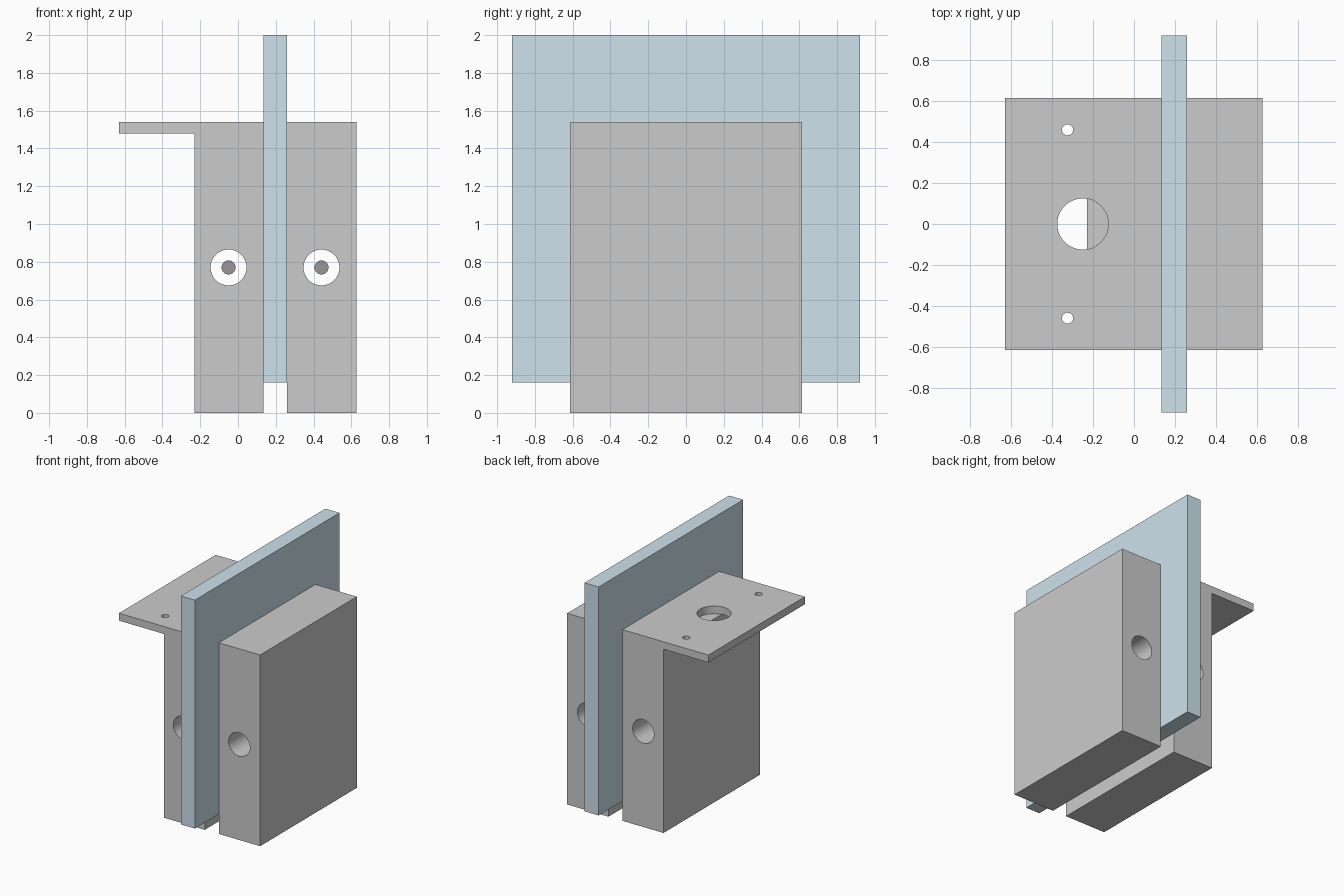
import bpy, bmesh, math

if "Cube" in bpy.data.objects:
    bpy.data.objects.remove(bpy.data.objects["Cube"])

HALF_Y = 0.615      # half depth of the blocks
BORE_Z = 0.77       # height of the long bores


def extrude_profile(name, pts, half_y):
    """Extrude an x/z outline along y, centred on y = 0."""
    bm = bmesh.new()
    face = bm.faces.new([bm.verts.new((x, -half_y, z)) for x, z in pts])
    ext = bmesh.ops.extrude_face_region(bm, geom=[face])
    moved = [v for v in ext["geom"] if isinstance(v, bmesh.types.BMVert)]
    bmesh.ops.translate(bm, verts=moved, vec=(0, 2 * half_y, 0))
    bmesh.ops.recalc_face_normals(bm, faces=bm.faces)
    mesh = bpy.data.meshes.new(name)
    bm.to_mesh(mesh)
    bm.free()
    ob = bpy.data.objects.new(name, mesh)
    bpy.context.collection.objects.link(ob)
    return ob


def rect(x0, x1, z0, z1):
    return [(x0, z0), (x1, z0), (x1, z1), (x0, z1)]


def smooth(ob):
    bpy.ops.object.select_all(action='DESELECT')
    ob.select_set(True)
    bpy.context.view_layer.objects.active = ob
    bpy.ops.object.shade_smooth_by_angle(angle=math.radians(30))


def cylinder(name, loc, r, length, along_y=False):
    rot = (math.pi / 2, 0, 0) if along_y else (0, 0, 0)
    bpy.ops.mesh.primitive_cylinder_add(vertices=48, radius=r, depth=length,
                                        location=loc, rotation=rot)
    ob = bpy.context.object
    ob.name = name
    return ob


def drill(ob, loc, r, length, along_y=False):
    """Cut a round hole and remove the cutter."""
    cutter = cylinder("cutter", loc, r, length, along_y)
    cutter.hide_render = True
    mod = ob.modifiers.new("hole", 'BOOLEAN')
    mod.operation = 'DIFFERENCE'
    mod.solver = 'EXACT'
    mod.object = cutter
    bpy.context.view_layer.objects.active = ob
    bpy.ops.object.modifier_apply(modifier=mod.name)
    bpy.data.objects.remove(cutter, do_unlink=True)


def material(name, color):
    mat = bpy.data.materials.new(name)
    mat.diffuse_color = color
    mat.use_nodes = True
    mat.node_tree.nodes["Principled BSDF"].inputs["Base Color"].default_value = mat.diffuse_color
    return mat


# Left clamp block with its top flange
left = extrude_profile("flanged_block", [
    (-0.23, 0), (0.135, 0), (0.135, 1.54), (-0.63, 1.54),
    (-0.63, 1.48), (-0.23, 1.48)], HALF_Y)
drill(left, (-0.05, 0, BORE_Z), 0.095, 2, True)

# Flange holes: large centre hole stops just under the flange, two screw holes
drill(left, (-0.25, 0, 1.578), 0.125, 0.2)
for y in (-0.46, 0.46):
    drill(left, (-0.325, y, 1.51), 0.027, 0.2)
smooth(left)

# Right clamp block
right = extrude_profile("plain_block", rect(0.26, 0.628, 0, 1.54), HALF_Y)
drill(right, (0.442, 0, BORE_Z), 0.095, 2, True)
smooth(right)

# Blue plate held between the blocks
plate = extrude_profile("clamped_plate", rect(0.135, 0.26, 0.16, 2.0), 0.92)
plate.data.materials.append(material("plate_blue", (0.62, 0.76, 0.84, 1)))

# Thin dark rods hidden deep inside the bores
dark = material("rod_dark", (0.32, 0.3, 0.32, 1))
for name, x in (("left_rod", -0.05), ("right_rod", 0.442)):
    rod = cylinder(name, (x, 0, BORE_Z), 0.037, 0.6, True)
    rod.data.materials.append(dark)
    smooth(rod)
